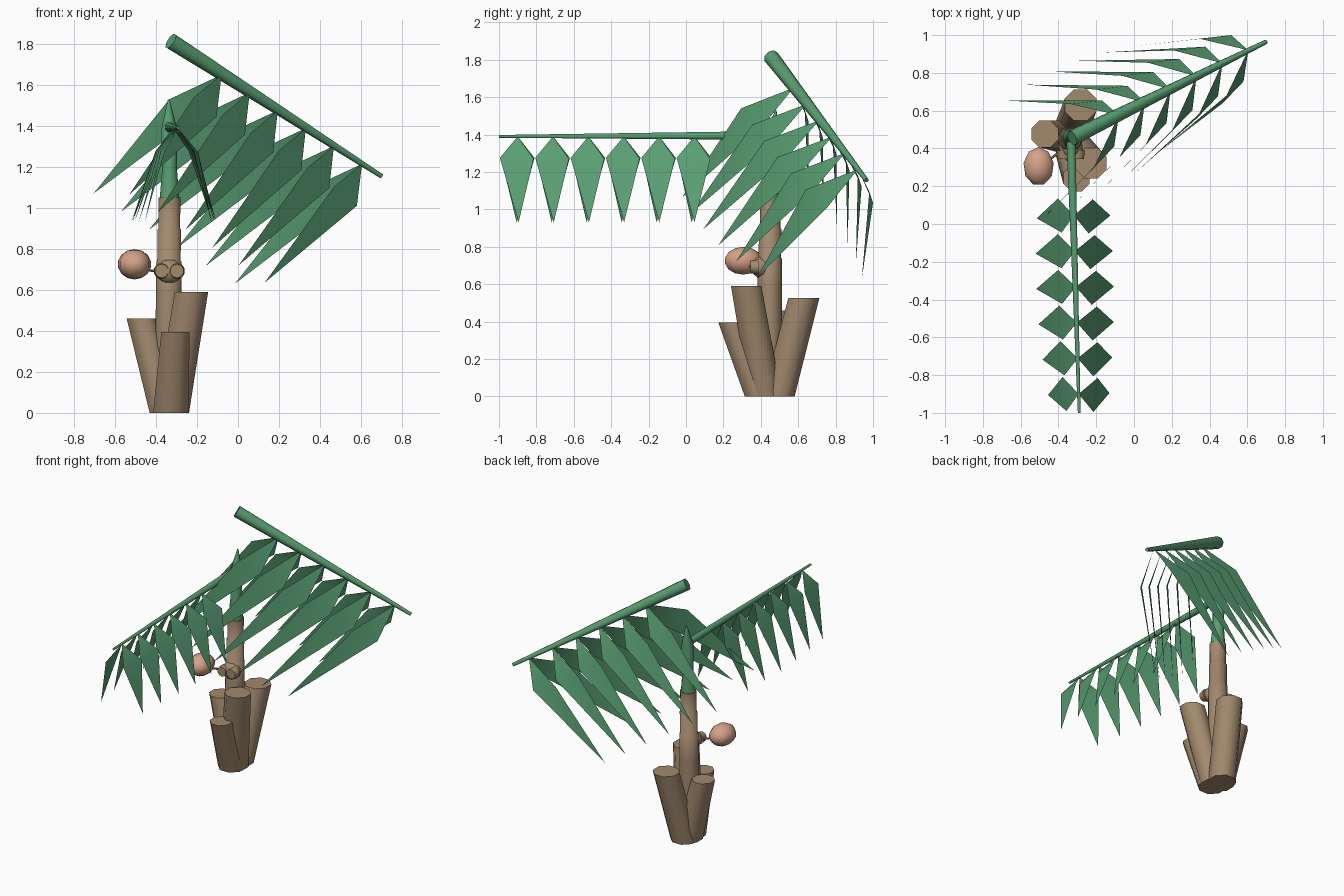
import bpy, bmesh, math
from mathutils import Vector

if "Cube" in bpy.data.objects:
    bpy.data.objects.remove(bpy.data.objects["Cube"])


def material(name, rgb):
    m = bpy.data.materials.new(name)
    m.diffuse_color = (*rgb, 1)
    m.use_nodes = True
    m.node_tree.nodes["Principled BSDF"].inputs["Base Color"].default_value = m.diffuse_color
    return m


GREEN = material("leaf green", (0.10, 0.34, 0.17))
BROWN = material("bark brown", (0.36, 0.25, 0.155))
PINK = material("fruit pink", (0.66, 0.36, 0.25))


def finish(name, bm, mat, angle=50):
    bmesh.ops.recalc_face_normals(bm, faces=bm.faces)
    me = bpy.data.meshes.new(name)
    bm.to_mesh(me)
    bm.free()
    me.materials.append(mat)
    ob = bpy.data.objects.new(name, me)
    bpy.context.collection.objects.link(ob)
    bpy.context.view_layer.objects.active = ob
    ob.select_set(True)
    bpy.ops.object.shade_smooth_by_angle(angle=math.radians(angle))
    ob.select_set(False)
    return ob


def tube(name, points, radii, mat, sides=10, flat_ends=False):
    """Capped rings along a path; flat_ends keeps every ring level."""
    pts = [Vector(p) for p in points]
    axis = Vector((0, 0, 1)) if flat_ends else (pts[-1] - pts[0]).normalized()
    side = axis.cross(Vector((0, 1, 0)) if abs(axis.y) < 0.8 else Vector((0, 0, 1))).normalized()
    up = axis.cross(side)
    bm = bmesh.new()
    rings = []
    for p, r in zip(pts, radii):
        rings.append([bm.verts.new(p + r * (math.cos(a) * side + math.sin(a) * up))
                      for a in (2 * math.pi * (i + 0.5) / sides for i in range(sides))])
    for lo, hi in zip(rings, rings[1:]):
        for i in range(sides):
            j = (i + 1) % sides
            bm.faces.new((lo[i], lo[j], hi[j], hi[i]))
    bm.faces.new(rings[0][::-1])
    bm.faces.new(rings[-1])
    return finish(name, bm, mat)


def ellipsoid(name, center, scale, mat, u=10, v=7):
    bm = bmesh.new()
    bmesh.ops.create_uvsphere(bm, u_segments=u, v_segments=v, radius=1)
    for vert in bm.verts:
        vert.co = Vector(c + s * k for c, s, k in zip(center, scale, vert.co))
    return finish(name, bm, mat, 60)


def leaflets(name, first, last, wide_a, wide_b, tip_first, tip_last, bow, count=6):
    """Row of kite leaflets bent across their widest line; bow splays the middle ones."""
    first, last, a, b, t0, t1, bow = map(Vector, (first, last, wide_a, wide_b, tip_first, tip_last, bow))
    bm = bmesh.new()
    for k in range(count):
        f = k / (count - 1)
        base = first.lerp(last, f)
        push = bow * 4 * f * (1 - f)
        v = [bm.verts.new(p) for p in (base, base + a + push * 0.3, base + b + push * 0.3,
                                       t0.lerp(t1, f) + push)]
        bm.faces.new((v[0], v[1], v[2]))
        bm.faces.new((v[1], v[3], v[2]))
    return finish(name, bm, GREEN, 100)


# Trunk made of slightly flared segments
tube("trunk", [(-0.338, 0.445, 0), (-0.338, 0.447, 0.58), (-0.337, 0.448, 0.738),
               (-0.337, 0.448, 0.742), (-0.335, 0.45, 0.895), (-0.335, 0.45, 0.9),
               (-0.334, 0.45, 1.05)],
     [0.07, 0.066, 0.064, 0.06, 0.06, 0.055, 0.056], BROWN, flat_ends=True)

# Cut stumps fanning out from one broad foot: base xy, top xyz, top radius
stumps = {
    "left_stump": ((-0.345, 0.46), (-0.472, 0.477, 0.46), 0.077),
    "right_stump": ((-0.325, 0.425), (-0.227, 0.322, 0.59), 0.088),
    "back_stump": ((-0.333, 0.495), (-0.283, 0.63, 0.525), 0.09),
    "front_stump": ((-0.328, 0.40), (-0.305, 0.242, 0.395), 0.075),
}
for name, ((bx, by), top, r) in stumps.items():
    tube(name, [(bx, by, 0), top], [0.093, r], BROWN, sides=8, flat_ends=True)

# Green crown shaft ending in a pointed bud
tube("crown_shaft", [(-0.334, 0.45, 1.05), (-0.334, 0.455, 1.2), (-0.335, 0.46, 1.38),
                     (-0.338, 0.48, 1.53)],
     [0.05, 0.037, 0.042, 0.004], GREEN, flat_ends=True)

# Knot on the trunk with two round scars
ellipsoid("trunk_knot", (-0.335, 0.405, 0.69), (0.066, 0.055, 0.06), BROWN)
for i, x in enumerate((-0.372, -0.298)):
    tube(f"knot_scar_{i + 1}", [(x, 0.39, 0.692), (x, 0.345, 0.692)], [0.04, 0.034], BROWN)

# Fruit on a thin stalk
ellipsoid("fruit", (-0.505, 0.305, 0.725), (0.083, 0.105, 0.074), PINK, 9, 7)
tube("fruit_stalk", [(-0.36, 0.41, 0.685), (-0.46, 0.33, 0.70)], [0.008, 0.006], BROWN, sides=6)

# Level frond reaching forward, with a leaflet row on each side
tube("front_frond_stem", [(-0.335, 0.48, 1.395), (-0.29, -1.0, 1.39)], [0.026, 0.008], GREEN, sides=8)
root, end = (-0.318, 0.045, 1.39), (-0.293, -0.9, 1.39)
leaflets("front_frond_left_leaflets", root, end,
         (-0.085, 0.09, -0.115), (-0.065, -0.09, -0.115),
         (-0.515, 0.03, 0.93), (-0.455, -0.905, 0.93), (-0.028, 0, 0))
leaflets("front_frond_right_leaflets", root, end,
         (0.1, 0.085, -0.12), (0.078, -0.095, -0.115),
         (-0.125, 0.045, 0.93), (-0.13, -0.895, 0.93), (0.022, 0, 0))

# Sloping frond reaching back and right
tube("side_frond_stem", [(-0.328, 0.456, 1.814), (0.70, 0.965, 1.155)], [0.042, 0.012], GREEN, sides=8)
root, end = (-0.08, 0.575, 1.65), (0.605, 0.92, 1.215)
leaflets("side_frond_front_leaflets", root, end, (-0.135, -0.28, -0.11), (-0.025, -0.165, -0.205),
         (-0.53, -0.02, 1.065), (0.13, 0.38, 0.635), (0.01, -0.05, 0))
leaflets("side_frond_back_leaflets", root, end, (-0.255, 0.06, -0.12), (-0.09, 0.08, -0.18),
         (-0.705, 0.655, 1.07), (-0.015, 0.94, 0.63), (-0.005, 0.04, 0))
